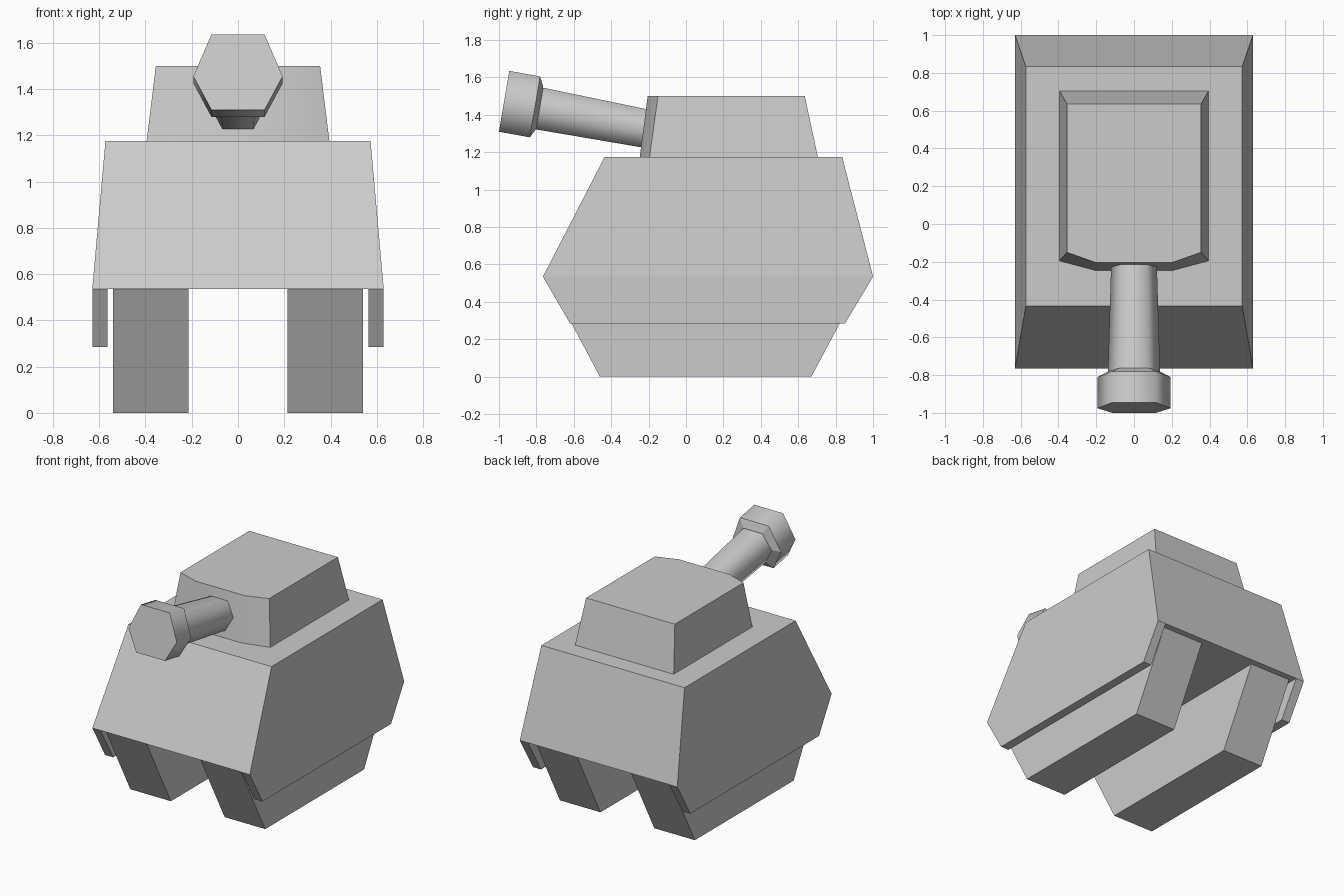
import bpy, bmesh, math
from mathutils import Vector

cube = bpy.data.objects.get("Cube")
if cube:
    bpy.data.objects.remove(cube, do_unlink=True)

grey = bpy.data.materials.new("plain_grey")
grey.use_nodes = True
grey.diffuse_color = (0.6, 0.6, 0.6, 1)
grey.node_tree.nodes["Principled BSDF"].inputs["Base Color"].default_value = (0.6, 0.6, 0.6, 1)


def loft(name, sections, smooth_angle=None):
    """Solid skinned through matching outlines, capped at both ends."""
    bm = bmesh.new()
    rings = [[bm.verts.new(p) for p in sec] for sec in sections]
    n = len(rings[0])
    for a, b in zip(rings, rings[1:]):
        for i in range(n):
            j = (i + 1) % n
            bm.faces.new((a[i], a[j], b[j], b[i]))
    bm.faces.new(rings[0])
    bm.faces.new(rings[-1])
    bmesh.ops.recalc_face_normals(bm, faces=bm.faces)
    mesh = bpy.data.meshes.new(name)
    bm.to_mesh(mesh)
    bm.free()
    mesh.materials.append(grey)
    obj = bpy.data.objects.new(name, mesh)
    bpy.context.collection.objects.link(obj)
    if smooth_angle:
        bpy.ops.object.select_all(action='DESELECT')
        obj.select_set(True)
        bpy.context.view_layer.objects.active = obj
        bpy.ops.object.shade_smooth_by_angle(angle=math.radians(smooth_angle))
    return obj


def rect(x0, x1, y0, y1, z):
    return [(x0, y0, z), (x1, y0, z), (x1, y1, z), (x0, y1, z)]


def turret_outline(half, back, corner, nose, z):
    return [(-half, back, z), (-half, corner, z), (-0.2, nose, z),
            (0.2, nose, z), (half, corner, z), (half, back, z)]


# Tilted gun axis and the direction across it
UP = Vector((0, 0.167, 0.986))


def hexagon(y, z, edge, mid, height, drop=0.0):
    centre = Vector((0, y, z))
    pts = [(-edge, height), (edge, height), (mid, -drop),
           (edge, -height), (-edge, -height), (-mid, -drop)]
    return [centre + Vector((x, 0, 0)) + UP * h for x, h in pts]


# Sloped hull
loft("hull", [rect(-0.63, 0.63, -0.765, 1.0, 0.535),
              rect(-0.573, 0.573, -0.435, 0.835, 1.175)])

# Tracks and side skirts
for side, s in (("left", 1), ("right", -1)):
    loft(side + "_track", [rect(s * 0.215, s * 0.54, -0.46, 0.67, 0),
                           rect(s * 0.215, s * 0.54, -0.745, 0.955, 0.535)])
    loft(side + "_skirt", [rect(s * 0.565, s * 0.63, -0.62, 0.85, 0.285),
                           rect(s * 0.565, s * 0.63, -0.765, 1.0, 0.535)])

# Turret with a softly curved front
loft("turret", [turret_outline(0.395, 0.705, -0.195, -0.247, 1.175),
                turret_outline(0.355, 0.635, -0.15, -0.205, 1.5)], 30)

# Gun: tapered barrel, chamfered collar, six-sided muzzle
loft("barrel", [hexagon(-0.18, 1.32, 0.066, 0.12, 0.102),
                hexagon(-0.785, 1.434, 0.075, 0.138, 0.113)], 75)
muzzle_back = hexagon(-0.8075, 1.4425, 0.115, 0.193, 0.165, 0.018)
loft("muzzle_collar", [muzzle_back,
                       hexagon(-0.782, 1.437, 0.078, 0.14, 0.114)])
loft("muzzle", [hexagon(-0.9725, 1.4725, 0.115, 0.193, 0.165, 0.018),
                muzzle_back], 75)
